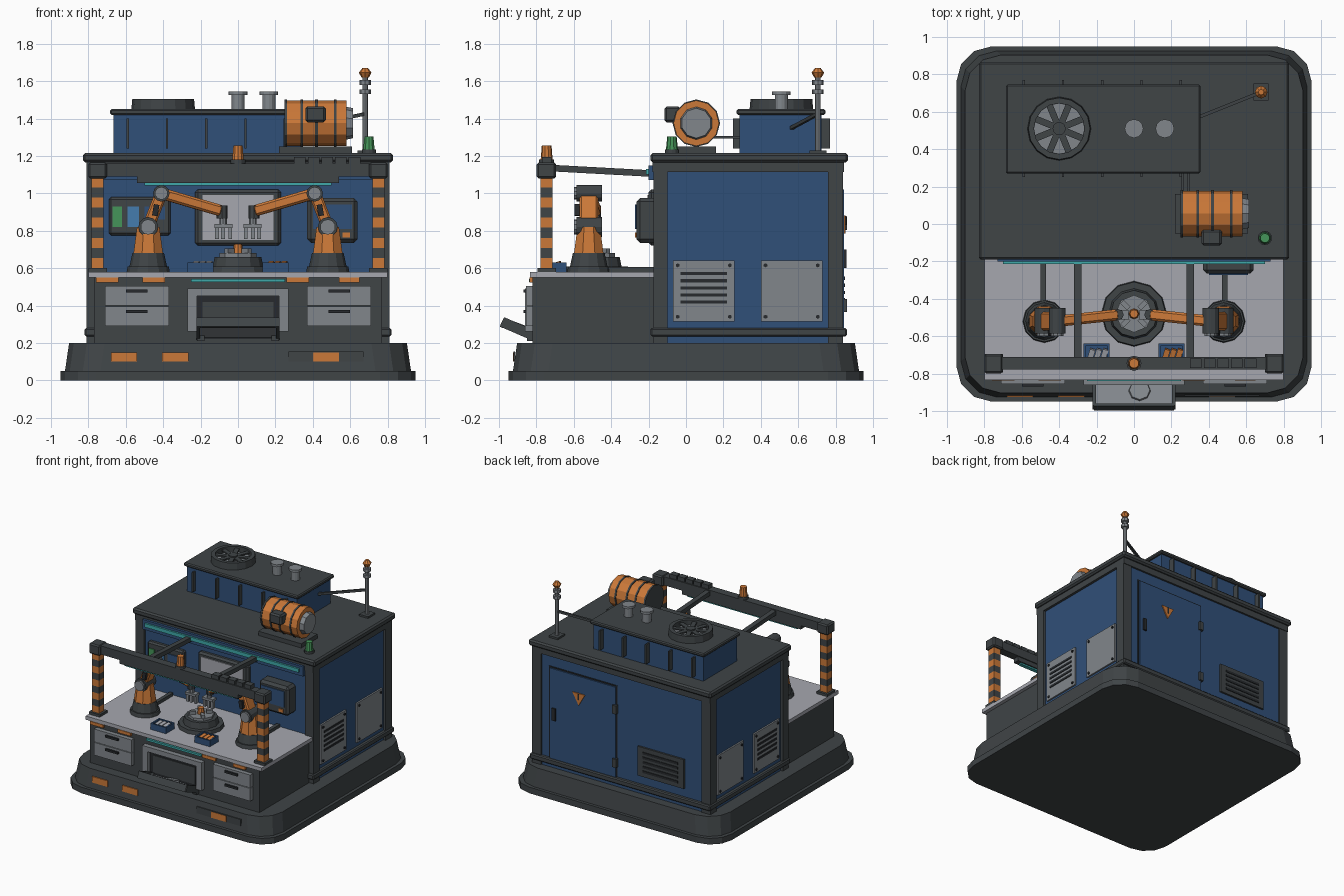
import bpy, bmesh
from math import cos, sin, pi, radians
from mathutils import Vector, Matrix

cube = bpy.data.objects.get("Cube")
if cube:
    bpy.data.objects.remove(cube)


def material(name, *rgb):
    m = bpy.data.materials.new(name)
    m.use_nodes = True
    m.diffuse_color = (*rgb, 1)
    m.node_tree.nodes["Principled BSDF"].inputs["Base Color"].default_value = (*rgb, 1)
    return m


dark = material("charcoal", .05, .058, .062)
black = material("near black", .02, .023, .027)
blue = material("navy blue", .03, .08, .19)
orange = material("orange", .6, .19, .04)
steel = material("steel grey", .22, .24, .26)
pale = material("pale grey", .38, .39, .43)
teal = material("teal light", .05, .4, .4)
green = material("green", .06, .3, .1)
sky = material("screen blue", .06, .2, .42)


def finish(name, bm, mat, bevel=0):
    bmesh.ops.recalc_face_normals(bm, faces=bm.faces)
    mesh = bpy.data.meshes.new(name)
    bm.to_mesh(mesh)
    bm.free()
    mesh.materials.append(mat)
    ob = bpy.data.objects.new(name, mesh)
    bpy.context.collection.objects.link(ob)
    if bevel:
        mod = ob.modifiers.new("bevel", "BEVEL")
        mod.width, mod.segments = bevel, 1
    return ob


def box(name, xs, ys, zs, mat, bevel=0):
    """Box spanning the given ranges."""
    bm = bmesh.new()
    size = [abs(r[1] - r[0]) for r in (xs, ys, zs)]
    mid = [(r[0] + r[1]) / 2 for r in (xs, ys, zs)]
    bmesh.ops.create_cube(bm, size=1, matrix=Matrix.Translation(mid) @ Matrix.Diagonal((*size, 1)))
    return finish(name, bm, mat, bevel)


def beam(name, a, b, width, height, mat, bevel=0):
    """Box running from a to b."""
    a, b = Vector(a), Vector(b)
    bm = bmesh.new()
    turn = (b - a).to_track_quat('Y', 'Z').to_matrix().to_4x4()
    bmesh.ops.create_cube(bm, size=1, matrix=Matrix.Translation((a + b) / 2) @ turn
                          @ Matrix.Diagonal((width, (b - a).length, height, 1)))
    return finish(name, bm, mat, bevel)


def rod(name, a, b, r1, r2, mat, sides=12, roll=0):
    """Straight or tapered cylinder running from a to b."""
    a, b = Vector(a), Vector(b)
    bm = bmesh.new()
    turn = (b - a).to_track_quat('Z', 'Y').to_matrix().to_4x4()
    bmesh.ops.create_cone(bm, cap_ends=True, segments=sides, radius1=r1, radius2=r2,
                          depth=(b - a).length, matrix=Matrix.Translation((a + b) / 2)
                          @ turn @ Matrix.Rotation(radians(roll), 4, 'Z'))
    return finish(name, bm, mat)


def post(name, x, y, z0, z1, r1, r2, mat, sides=12, roll=0):
    return rod(name, (x, y, z0), (x, y, z1), r1, r2, mat, sides, roll)


# Plinth with rounded corners and a stepped lower lip
bm = bmesh.new()
rings = []
for z, half in ((0, .95), (.05, .95), (.05, .925), (.2, .903)):
    ring = []
    for k in range(4):
        for j in range(4):
            t = pi / 2 * (k + j / 3)
            c = pi / 2 * k + pi / 4
            ring.append(bm.verts.new(((half - .19) * (1 if cos(c) > 0 else -1) + .19 * cos(t),
                                      (half - .19) * (1 if sin(c) > 0 else -1) + .19 * sin(t), z)))
    rings.append(ring)
for low, high in zip(rings, rings[1:]):
    for i in range(16):
        j = (i + 1) % 16
        bm.faces.new((low[i], low[j], high[j], high[i]))
bm.faces.new(rings[0])
bm.faces.new(rings[-1])
finish("plinth", bm, dark)
for x in (-.61, -.335, .47):
    box("plinth_marker", (x - .07, x + .07), (-.925, -.917), (.1, .15), orange)
box("plinth_plate", (.27, .67), (-.922, -.914), (.1, .155), dark)

# Building shell, frame and roof
box("building_walls", (-.79, .79), (-.16, .83), (.2, 1.17), blue)
box("sill", (-.82, .82), (-.19, .86), (.235, .28), dark, .008)
box("top_rail", (-.81, .81), (-.18, .845), (1.115, 1.17), dark)
box("roof", (-.83, .83), (-.19, .867), (1.165, 1.215), dark, .012)
for s in (-1, 1):
    for y0, y1 in ((-.175, -.1), (.76, .84)):
        box("corner_post", (s * .73, s * .81), (y0, y1), (.2, 1.17), dark)
    # Side service panels with bolts and louvres
    for y0 in (-.07, .4):
        box("side_panel", (s * .78, s * .803), (y0, y0 + .33), (.315, .64), steel)
        for y in (y0 + .025, y0 + .305):
            for z in (.34, .615):
                rod("bolt", (s * .8, y, z), (s * .81, y, z), .011, .011, black, 6)
    for i in range(5):
        z = .41 + i * .038
        box("side_louvre", (s * .8, s * .808), (-.03, .22), (z, z + .017), black)

# Rear door, warning sign and vent
box("door_surround", (.04, .66), (.82, .835), (.27, 1.03), black)
box("rear_door", (.05, .65), (.82, .845), (.28, 1.02), blue)
for z in (.4, .84):
    box("door_hinge", (.035, .07), (.83, .86), (z - .035, z + .035), dark)
box("door_handle", (.59, .62), (.84, .858), (.6, .7), black)
rod("warning_sign", (.38, .844, .85), (.38, .853, .85), .065, .065, orange, 3, 180)
box("warning_mark", (.374, .386), (.85, .857), (.83, .88), black)
box("rear_vent", (-.57, -.15), (.82, .845), (.35, .59), dark)
for i in range(5):
    z = .385 + i * .038
    box("rear_louvre", (-.52, -.2), (.84, .85), (z, z + .018), black)

# Back wall fittings above the bench
box("light_housing", (-.73, .73), (-.2, -.16), (1.07, 1.15), blue)
box("eave_light", (-.7, .7), (-.215, -.19), (1.1, 1.13), teal)
box("window_frame", (-.23, .23), (-.2, -.15), (.72, 1.02), dark, .015)
box("window_pane", (-.19, .19), (-.207, -.19), (.75, .99), pale)
box("left_panel", (-.69, -.36), (-.195, -.15), (.775, .98), dark, .012)
box("green_screen", (-.67, -.62), (-.203, -.19), (.82, .93), green)
box("blue_screen", (-.59, -.53), (-.203, -.19), (.82, .93), sky)
box("small_screen", (-.5, -.39), (-.203, -.19), (.86, .93), blue)
box("right_panel", (.37, .64), (-.265, -.15), (.735, .975), dark, .02)
box("right_screen", (.4, .61), (-.272, -.26), (.81, .94), blue)
box("right_button", (.56, .6), (-.273, -.26), (.765, .79), orange)

# Workbench, drawers and delivery opening
box("bench_cabinet", (-.77, .77), (-.82, -.16), (.2, .55), dark)
box("bench_top", (-.8, .8), (-.835, -.16), (.55, .58), pale)
for s in (-1, 1):
    for z in (.29, .4):
        box("drawer", (s * .37, s * .71), (-.855, -.81), (z, z + .105), steel)
        box("drawer_handle", (s * .485, s * .6), (-.87, -.85), (z + .07, z + .087), black)
    box("opening_side", (s * .22, s * .27), (-.86, -.81), (.26, .45), steel)
    box("tray_hinge", (s * .18, s * .22), (-.85, -.81), (.21, .27), dark)
    beam("tray_rim", (s * .212, -.815, .24), (s * .212, -.982, .312), .018, .055, dark)
box("opening_header", (-.27, .27), (-.86, -.81), (.45, .49), steel)
box("opening_back", (-.22, .22), (-.825, -.81), (.22, .45), black)
box("opening_panel", (-.19, .19), (-.832, -.82), (.28, .42), dark)
beam("tray", (0, -.815, .24), (0, -.98, .311), .41, .03, steel)
beam("tray_lip", (0, -.97, .305), (0, -.985, .312), .43, .055, dark)
rod("tray_part", (.03, -.893, .287), (.03, -.887, .303), .06, .055, steel, 8)
box("bench_light", (-.25, .25), (-.84, -.81), (.527, .543), teal)
for x0, x1 in ((-.76, -.64), (-.51, -.39), (.26, .38), (.54, .65)):
    box("bench_marker", (x0, x1), (-.838, -.81), (.523, .549), orange)

# Parts bins
for x, fill in ((-.2, pale), (.2, orange)):
    box("bin_floor", (x - .07, x + .07), (-.75, -.64), (.58, .595), blue)
    for s in (-1, 1):
        box("bin_side", (x + s * .058, x + s * .07), (-.75, -.64), (.58, .63), blue)
        y = -.695 + s * .05
        box("bin_end", (x - .07, x + .07), (y - .006, y + .006), (.58, .63), blue)
    for i in range(3):
        px = x - .035 + i * .035
        beam("bin_part", (px, -.72, .61), (px + .015, -.67, .625), .03, .025, fill)

# Turntable with chuck
post("turntable_base", 0, -.48, .58, .61, .175, .17, dark)
post("turntable", 0, -.48, .61, .66, .135, .125, dark)
post("chuck", 0, -.48, .66, .68, .1, .1, steel, 8)
for i in range(4):
    a = pi / 4 + i * pi / 2
    beam("chuck_jaw", (.04 * cos(a), -.48 + .04 * sin(a), .69),
         (.09 * cos(a), -.48 + .09 * sin(a), .69), .025, .03, steel)
post("workpiece", 0, -.48, .68, .73, .028, .022, orange, 8)

# Pair of robot arms
for s in (-1, 1):
    x, y = s * .48, -.52
    shoulder, elbow, wrist = (x, y, .82), (s * .41, y, 1), (s * .085, -.485, .905)
    post("robot_foot", x, y, .58, .61, .115, .11, dark)
    post("robot_base", x, y, .61, .68, .1, .085, dark)
    post("robot_waist", x, y, .68, .82, .085, .065, orange, 8, 22.5)
    beam("upper_arm", shoulder, elbow, .1, .065, orange, .01)
    beam("forearm", elbow, wrist, .06, .06, orange, .012)
    for name, (jx, jy, jz), r in (("shoulder", shoulder, .053), ("elbow", elbow, .044)):
        rod(name + "_joint", (jx, jy - .065, jz), (jx, jy + .07, jz), r, r, dark)
        rod(name + "_cap", (jx, jy - .08, jz), (jx, jy, jz), r * .78, r * .78, steel, 10)
    beam("arm_box", (s * .445, y - .06, .88), (s * .435, y - .06, .94), .03, .03, black)
    post("wrist", s * .085, -.485, .865, .935, .03, .03, dark, 8)
    post("gripper_stem", s * .08, -.485, .82, .87, .02, .02, steel, 8)
    box("gripper_palm", (s * .03, s * .125), (-.51, -.46), (.815, .835), steel)
    for fx in (.042, .08, .112):
        box("gripper_finger", (s * (fx - .01), s * (fx + .01)), (-.5, -.47), (.755, .82), steel)
    box("floor_cable", (s * .47, s * .5), (-.43, -.17), (.58, .605), dark)

# Gantry with striped legs
for s in (-1, 1):
    box("leg_foot", (s * .7, s * .8), (-.795, -.695), (.58, .6), dark)
    for i in range(9):
        z = .6 + i * .054
        box("leg_stripe", (s * .718, s * .783), (-.778, -.714), (z, z + .054), dark if i % 2 else orange)
    box("gantry_corner", (s * .7, s * .8), (-.798, -.695), (1.08, 1.165), dark, .01)
    beam("gantry_brace", (s * .3, -.72, 1.135), (s * .3, -.17, 1.105), .04, .035, dark)
box("gantry_beam", (-.75, .75), (-.778, -.712), (1.09, 1.16), dark)
box("lamp_housing", (-.54, .54), (-.77, -.72), (1.055, 1.09), dark)
box("lamp_strip", (-.5, .5), (-.76, -.73), (1.043, 1.056), teal)
for i in range(5):
    x = .3 + i * .073
    box("cable_link", (x, x + .062), (-.77, -.72), (1.16, 1.193), dark)
post("beacon_base", 0, -.745, 1.16, 1.18, .04, .04, dark)
post("gantry_beacon", 0, -.745, 1.18, 1.255, .032, .026, orange, 10)

# Rooftop air unit with fan and stacks
box("air_unit", (-.665, .335), (.285, .725), (1.21, 1.42), blue)
box("air_unit_lid", (-.685, .355), (.27, .745), (1.42, 1.45), dark, .008)
for i in range(5):
    x = -.59 + i * .21
    box("air_unit_rib", (x - .006, x + .006), (.25, .77), (1.24, 1.4), dark)
fan = Vector((-.4, .51, 1.45))
ring = post("fan_ring", fan.x, fan.y, 1.45, 1.505, .17, .165, dark, 16)
cut = post("fan_ring_cutter", fan.x, fan.y, 1.455, 1.6, .135, .135, dark, 16)
cut.hide_render = True
cut.hide_set(True)
hole = ring.modifiers.new("opening", "BOOLEAN")
hole.object, hole.solver = cut, "EXACT"
post("fan_disc", fan.x, fan.y, 1.45, 1.462, .134, .134, steel, 16)
for i in range(4):
    a = pi / 8 + i * pi / 4
    d = Vector((cos(a), sin(a), 0)) * .14
    up = Vector((0, 0, .035))
    beam("fan_blade", fan + up - d, fan + up + d, .035, .01, dark)
post("fan_hub", fan.x, fan.y, 1.46, 1.5, .035, .035, dark)
for x in (0, .165):
    post("stack", x, .51, 1.45, 1.53, .035, .035, steel)
    post("stack_cap", x, .51, 1.525, 1.545, .05, .05, steel)

# Pressure tank on its cradle
ty, tz = .055, 1.375
box("tank_cradle", (.22, .61), (-.05, .16), (1.21, 1.25), dark)
rod("tank", (.25, ty, tz), (.58, ty, tz), .122, .122, orange, 12)
for x in (.255, .34, .42, .52):
    rod("tank_band", (x - .007, ty, tz), (x + .007, ty, tz), .127, .127, dark, 12)
rod("tank_end", (.57, ty, tz), (.615, ty, tz), .09, .08, steel, 10)
box("tank_valve", (.36, .47), (-.115, -.03), (1.38, 1.465), dark, .012)
for x in (.26, .29):
    beam("tank_pipe", (x, .1, 1.3), (x, .3, 1.3), .015, .015, dark)

# Signal mast and green lamp
box("mast_foot", (.64, .72), (.66, .75), (1.21, 1.23), dark)
post("mast", .68, .705, 1.22, 1.62, .015, .015, steel, 8)
for z in (1.53, 1.58):
    post("mast_collar", .68, .705, z, z + .025, .03, .03, steel, 8)
post("mast_lamp_low", .68, .705, 1.62, 1.645, .02, .034, orange, 8)
post("mast_lamp_top", .68, .705, 1.645, 1.67, .034, .015, orange, 8)
beam("mast_stay", (.68, .705, 1.425), (.33, .565, 1.35), .018, .018, dark)
post("green_lamp_base", .7, -.075, 1.21, 1.235, .038, .038, dark)
post("green_lamp", .7, -.075, 1.235, 1.305, .032, .025, green, 10)
